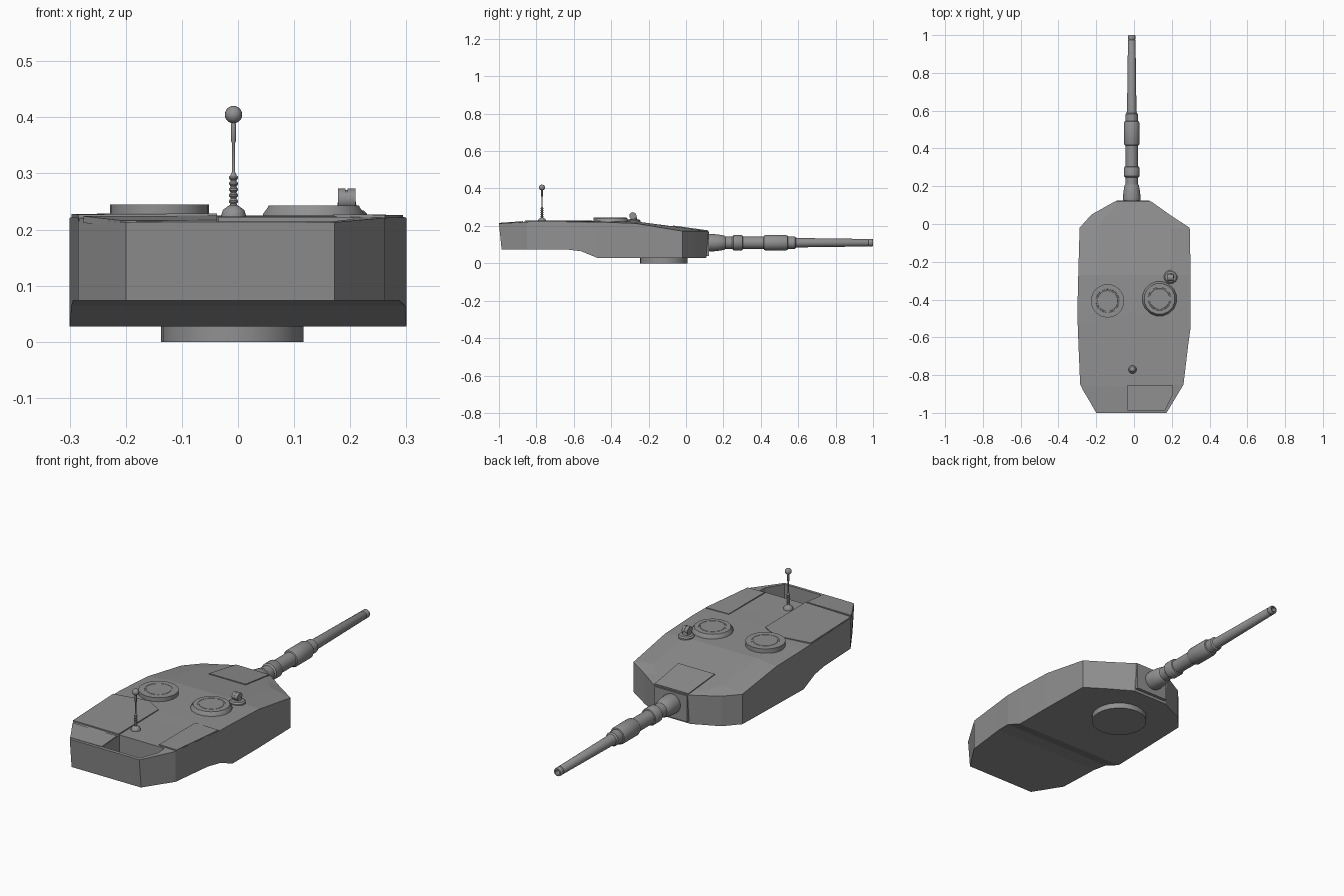
import bpy, bmesh, math
from mathutils import Matrix, Vector

if "Cube" in bpy.data.objects:
    bpy.data.objects.remove(bpy.data.objects["Cube"])

grey = bpy.data.materials.new("dark_grey")
grey.diffuse_color = (.28, .28, .28, 1)
grey.use_nodes = True
grey.node_tree.nodes["Principled BSDF"].inputs["Base Color"].default_value = grey.diffuse_color


def finish(name, bm, smooth=False):
    bmesh.ops.recalc_face_normals(bm, faces=bm.faces)
    me = bpy.data.meshes.new(name)
    bm.to_mesh(me)
    bm.free()
    me.materials.append(grey)
    ob = bpy.data.objects.new(name, me)
    bpy.context.collection.objects.link(ob)
    if smooth:
        bpy.ops.object.select_all(action='DESELECT')
        ob.select_set(True)
        bpy.context.view_layer.objects.active = ob
        bpy.ops.object.shade_smooth_by_angle(angle=math.radians(35))
    return ob


def loft(name, rings, smooth=False):
    """Skin equal-sized vertex rings and cap both ends."""
    bm = bmesh.new()
    vs = [[bm.verts.new(p) for p in ring] for ring in rings]
    n = len(vs[0])
    for a, b in zip(vs, vs[1:]):
        for i in range(n):
            bm.faces.new((a[i], a[(i + 1) % n], b[(i + 1) % n], b[i]))
    bm.faces.new(vs[0])
    bm.faces.new(vs[-1])
    return finish(name, bm, smooth)


def lathe(name, profile, loc, axis='Z', segs=24, turn=0.0):
    """Profile of (radius, height) spun about an axis through loc."""
    rot = {'Z': Matrix.Identity(3), 'Y': Matrix.Rotation(-math.pi / 2, 3, 'X'),
           'X': Matrix.Rotation(math.pi / 2, 3, 'Y')}[axis]
    rings = []
    for r, h in profile:
        rings.append([Vector(loc) + rot @ Vector((r * math.cos(a), r * math.sin(a), h))
                      for a in (turn + 2 * math.pi * i / segs for i in range(segs))])
    return loft(name, rings, True)


def plate(name, pts, t=.012):
    """Flat panel: top polygon given, thickness t downwards."""
    return loft(name, [[(x, y, z - t) for x, y, z in pts], pts])


# Turret shell: y, left x, right x, edge z, roof z, floor z
stations = [
    (-1.00, -.20, .172, .213, .214, .074),
    (-.85, -.285, .262, .221, .223, .074),
    (-.64, -.294, .287, .222, .224, .074),
    (-.56, -.297, .298, .222, .225, .064),
    (-.47, -.30, .30, .221, .225, .027),
    (-.27, -.295, .30, .213, .224, .027),
    (-.02, -.288, .295, .172, .191, .027),
    (.05, -.225, .188, .172, .181, .027),
    (.12, -.10, .09, .171, .172, .027),
]
rings = []
for i, (y, l, r, ze, zt, zb) in enumerate(stations):
    yb = y + .014 if i == 0 else y - .012 if i == len(stations) - 1 else y
    rings.append([(l, yb, zb), (r, yb, zb), (r, y, ze),
                  (r * .65, y, zt), (l * .65, y, zt), (l, y, ze)])
shell = loft("turret_shell", rings)

# Open stowage bin at the rear
well = [(-.035, -.855), (.205, -.855), (.205, -.90), (.163, -.985), (-.035, -.985)]
cutter = loft("bin_cutter", [[(x, y, z) for x, y in well] for z in (.09, .4)])
cutter.hide_render = True
cutter.hide_viewport = True
cut = shell.modifiers.new("bin", 'BOOLEAN')
cut.object = cutter
cut.solver = 'EXACT'

# Turret ring underneath
lathe("turret_ring", [(.127, 0), (.127, .04)], (-.01, -.12, 0), segs=24)

# Raised roof panels
plate("left_roof_panel", [(-.297, -.53, .228), (-.125, -.50, .229), (-.04, -.55, .229),
                          (-.037, -.86, .229), (-.284, -.855, .227)])
plate("rear_left_panel", [(-.275, -.872, .224), (-.037, -.872, .225),
                          (-.037, -.988, .217), (-.205, -.988, .216)])
plate("right_roof_panel", [(.17, -.57, .228), (.294, -.57, .226),
                           (.262, -.845, .226), (.17, -.845, .228)])
plate("mantlet_roof_panel", [(-.095, .118, .176), (.085, .118, .176),
                             (.09, -.07, .202), (-.105, -.07, .202)])
loft("mantlet_plate", [[(-.092, y, .04), (.082, y, .04), (.082, y, .166), (-.092, y, .166)]
                       for y in (.09, .124)])

# Gun barrel with sleeves and bored muzzle
lathe("gun_barrel", [
    (.03, .08), (.044, .11), (.047, .14), (.044, .17), (.038, .205), (.034, .21), (.034, .247),
    (.037, .25), (.041, .254), (.041, .298), (.038, .303), (.033, .305), (.033, .415),
    (.038, .418), (.042, .427), (.042, .533), (.038, .543), (.033, .545), (.033, .582),
    (.027, .588), (.025, .60), (.020, .972), (.018, .975), (.020, .979), (.020, .996),
    (.018, 1.0), (.012, 1.0), (.012, .93)], (-.012, 0, .11), axis='Y')

# Round left hatch and faceted right hatch on a flared collar
lathe("left_hatch", [(.088, .21), (.088, .2445), (.062, .2445), (.061, .2435), (.055, .2435),
                     (.054, .2445)], (-.14, -.407, 0), segs=32)
lathe("right_hatch", [(.094, .21), (.092, .228), (.084, .239), (.082, .243), (.062, .243),
                      (.061, .242), (.055, .242), (.054, .243)],
      (.135, -.396, 0), segs=16, turn=math.pi / 16)

# Periscope sight: round base, post and drum housing
lathe("sight_base", [(.036, .205), (.036, .228), (.03, .234), (.018, .236), (.016, .25)],
      (.194, -.28, 0), segs=16)
for side, x in (("left", .178), ("right", .195)):
    lathe("sight_drum_" + side, [(.019, 0), (.019, .014)], (x, -.284, .254), axis='X', segs=16)
lathe("sight_core", [(.017, 0), (.017, .028)], (.180, -.284, .254), axis='X', segs=16)

# Antenna: domed foot, ribbed spring, rod and ball
ax, ay = -.008, -.77
profile = [(.022, .215), (.022, .226), (.019, .235), (.011, .241), (.007, .243)]
for i in range(5):
    z = .246 + i * .0105
    profile += [(.0055, z), (.0078, z + .003), (.0078, z + .006), (.0055, z + .009)]
profile += [(.003, .302), (.003, .355), (.0045, .358), (.0045, .388), (.003, .392)]
lathe("antenna_rod", profile, (ax, ay, 0), segs=12)
bm = bmesh.new()
bmesh.ops.create_uvsphere(bm, u_segments=16, v_segments=10, radius=.0155,
                          matrix=Matrix.Translation((ax, ay, .405)))
finish("antenna_ball", bm, True)
